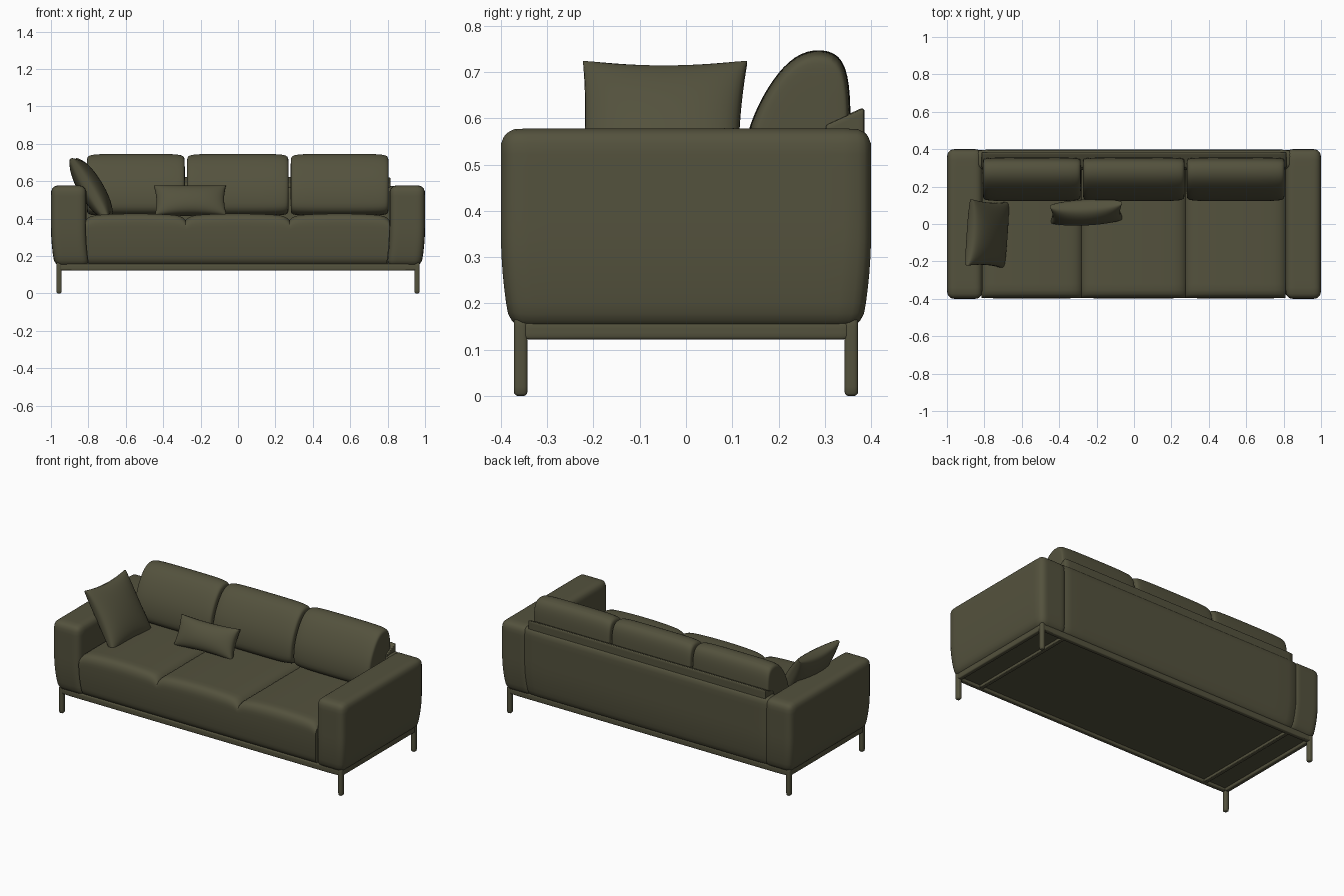
import bpy, bmesh, math
from mathutils import Vector, Matrix

if "Cube" in bpy.data.objects:
    bpy.data.objects.remove(bpy.data.objects["Cube"])

OLIVE = (0.088, 0.084, 0.047, 1)
fabric = bpy.data.materials.new("olive fabric")
fabric.use_nodes = True
fabric.diffuse_color = OLIVE
bsdf = fabric.node_tree.nodes["Principled BSDF"]
bsdf.inputs["Base Color"].default_value = OLIVE
bsdf.inputs["Roughness"].default_value = 0.9


def finish(name, bm, subdiv=0):
    bmesh.ops.recalc_face_normals(bm, faces=bm.faces)
    mesh = bpy.data.meshes.new(name)
    bm.to_mesh(mesh)
    bm.free()
    mesh.materials.append(fabric)
    obj = bpy.data.objects.new(name, mesh)
    bpy.context.collection.objects.link(obj)
    if subdiv:
        mod = obj.modifiers.new("soften", "SUBSURF")
        mod.levels = mod.render_levels = subdiv
    bpy.ops.object.select_all(action="DESELECT")
    obj.select_set(True)
    bpy.context.view_layer.objects.active = obj
    bpy.ops.object.shade_smooth_by_angle(angle=math.radians(45))
    return obj


def tuck(p):
    """Draw the upholstery in towards the base frame."""
    t = max(0, (0.36 - p.z) / 0.2)
    return Vector((p.x * (1 - 0.018 * t * t), p.y * (1 - 0.045 * t * t), p.z))


def soft_box(name, low, high, r, cuts=14, deform=None, flat_x=False):
    """Rounded box between two corners; flat_x keeps the x ends square."""
    low, high = Vector(low), Vector(high)
    mid, half = (low + high) / 2, (high - low) / 2
    bm = bmesh.new()
    bmesh.ops.create_cube(bm, size=2)
    bmesh.ops.subdivide_edges(bm, edges=bm.edges[:], cuts=cuts, use_grid_fill=True)
    for v in bm.verts:
        p = Vector([math.sin(c * math.pi / 2) * h for c, h in zip(v.co, half)])
        core = Vector([max(r - h, min(h - r, c)) for c, h in zip(p, half)])
        if flat_x:
            core.x = p.x
        d = p - core
        if d.length > 1e-6:
            p = core + d.normalized() * r
        p += mid
        v.co = deform(p) if deform else p
    return finish(name, bm)


def pillow(name, width, height, thick, matrix):
    """Stuffed pillow with pinched sides, standing in its local xz plane."""
    bm = bmesh.new()
    n = 22
    for side in (-1, 1):
        grid = bmesh.ops.create_grid(bm, x_segments=n, y_segments=n, size=1)
        for v in grid["verts"]:
            a, b = (math.sin(c * math.pi / 2) for c in v.co[:2])
            swell = max(0, (1 - a * a) * (1 - b * b)) ** 0.42
            v.co = (a * width / 2 * (1 - 0.06 * (1 - b * b)),
                    side * thick / 2 * (0.1 + 0.9 * swell),
                    b * height / 2 * (1 - 0.09 * (1 - a * a)))
    # Join the two halves along the piped border
    rim = [e for e in bm.edges if e.is_boundary]
    bmesh.ops.bridge_loops(bm, edges=rim)
    bmesh.ops.transform(bm, matrix=matrix, verts=bm.verts)
    return finish(name, bm)


def back_cushion(name, x0, x1):
    """Side profile lofted across, shrinking at both ends."""
    profile = [(0.13, 0.41), (0.118, 0.48), (0.13, 0.57), (0.165, 0.65),
               (0.21, 0.715), (0.26, 0.75), (0.325, 0.747), (0.352, 0.70),
               (0.357, 0.60), (0.355, 0.41)]
    ends = [(0, 0.82), (0.004, 0.91), (0.018, 0.965), (0.06, 0.99), (0.15, 1)]
    stations = [(x0 + d, s) for d, s in ends] + [(x1 - d, s) for d, s in reversed(ends)]
    cy, cz = 0.27, 0.56
    bm = bmesh.new()
    rings = [[bm.verts.new((x, cy + (y - cy) * s, cz + (z - cz) * s))
              for y, z in profile] for x, s in stations]
    for a, b in zip(rings, rings[1:]):
        for i in range(len(profile)):
            j = (i + 1) % len(profile)
            bm.faces.new((a[i], a[j], b[j], b[i]))
    for ring in (rings[0], rings[-1]):
        bm.faces.new(ring)
    return finish(name, bm, subdiv=2)


# Arms, legs and lower cross bars on both sides
for side, label in ((-1, "right"), (1, "left")):
    a, b = sorted((side * 0.81, side * 1.0))
    soft_box(label + "_arm", (a, -0.4, 0.145), (b, 0.4, 0.578), 0.04, 16, tuck)
    for y, place in ((-0.357, "front"), (0.357, "back")):
        x = side * 0.957
        soft_box(f"{place}_{label}_leg", (x - 0.014, y - 0.015, 0),
                 (x + 0.014, y + 0.015, 0.17), 0.01, 8)
    a, b = sorted((side * 0.79, side * 0.815))
    soft_box(label + "_cross_bar", (a, -0.36, 0.122), (b, 0.36, 0.16), 0.005, 5)
    a, b = sorted((side * 0.942, side * 0.97))
    soft_box(label + "_rail", (a, -0.37, 0.122), (b, 0.37, 0.16), 0.008, 6)

# Long base rails and the recessed underside
for y, place in ((-0.358, "front"), (0.358, "back")):
    soft_box(place + "_rail", (-0.965, y - 0.014, 0.122), (0.965, y + 0.014, 0.16), 0.008, 6)
soft_box("underside_panel", (-0.95, -0.36, 0.138), (0.95, 0.36, 0.165), 0.003, 4)

# Seat and back cushions between shared seams
seams = (-0.815, -0.28, 0.275, 0.81)
for x0, x1, place in zip(seams, seams[1:], ("right", "middle", "left")):
    def crown(p, x0=x0, x1=x1):
        u = abs(2 * (p.x - x0) / (x1 - x0) - 1)
        lift = max(0, min(1, (p.z - 0.3) / 0.1))
        p.z += lift * (0.022 - 0.012 * u ** 2 - 0.024 * u ** 14)
        return tuck(p)
    soft_box(place + "_seat_cushion", (x0, -0.397, 0.148), (x1, 0.33, 0.405),
             0.045, 18, crown, flat_x=True)
    back_cushion(place + "_back_cushion", x0 + 0.006, x1 - 0.004)

# Back body with a thin sloping upper edge
soft_box("back_panel", (-0.85, 0.29, 0.148), (0.85, 0.398, 0.578), 0.035, 14, tuck)


def slope(p):
    p.z -= max(0, 0.38 - p.y) * 0.45
    return p


soft_box("back_upper_edge", (-0.815, 0.30, 0.54), (0.815, 0.386, 0.622), 0.008, 10, slope)

# Loose pillows
pillow("square_pillow", 0.355, 0.375, 0.13,
       Matrix.Translation((-0.785, -0.052, 0.56))
       @ Matrix.Rotation(math.radians(-4), 4, "Z")
       @ Matrix.Rotation(math.radians(-31), 4, "Y")
       @ Matrix.Rotation(math.radians(90), 4, "Z"))
pillow("lumbar_pillow", 0.385, 0.18, 0.125,
       Matrix.Translation((-0.255, 0.062, 0.495))
       @ Matrix.Rotation(math.radians(3), 4, "Z")
       @ Matrix.Rotation(math.radians(-27), 4, "X"))
